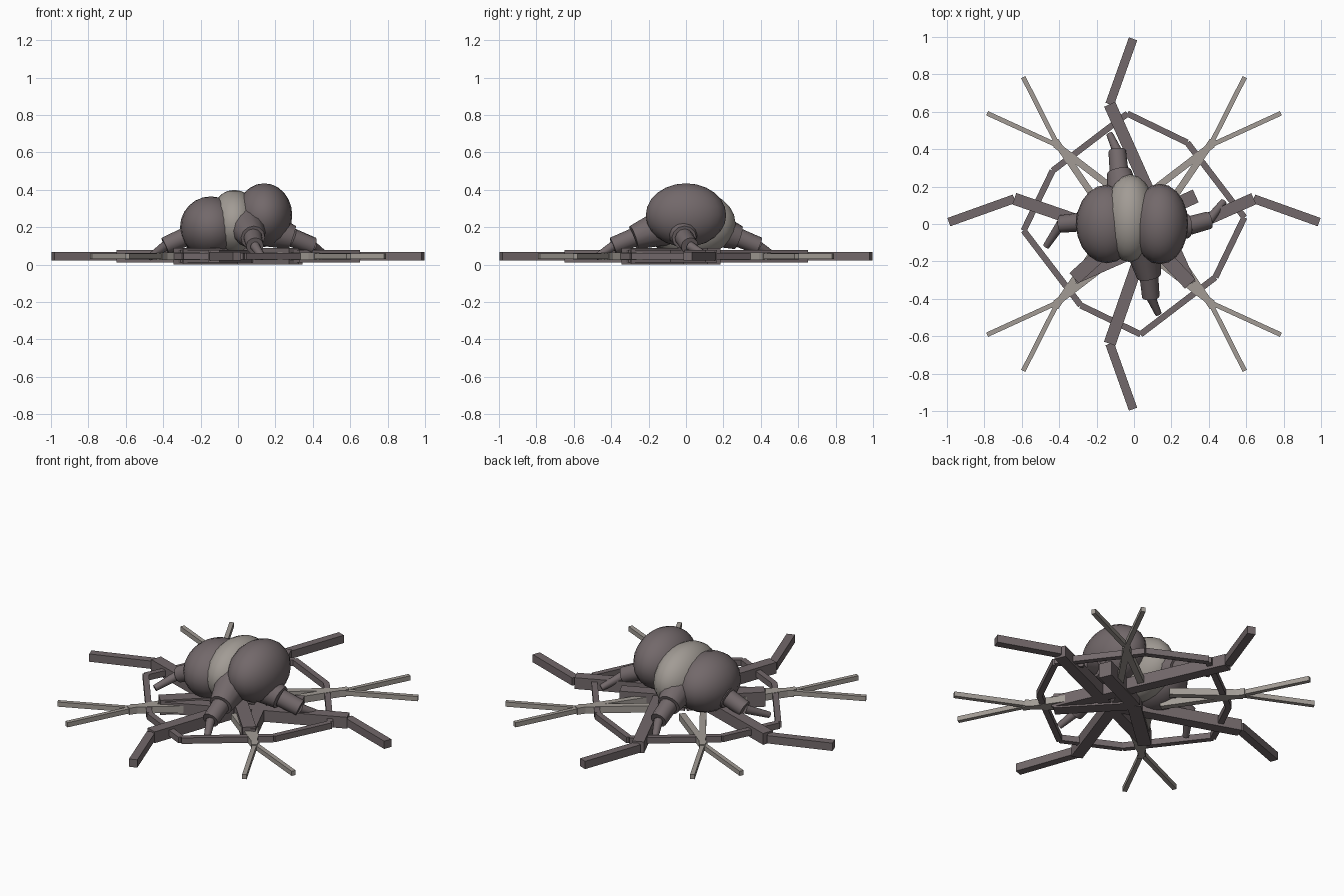
import bpy, math
from mathutils import Vector

if "Cube" in bpy.data.objects:
    bpy.data.objects.remove(bpy.data.objects["Cube"])


def material(name, rgb):
    m = bpy.data.materials.new(name)
    m.diffuse_color = (*rgb, 1)
    m.use_nodes = True
    m.node_tree.nodes["Principled BSDF"].inputs["Base Color"].default_value = m.diffuse_color
    return m


DARK = material("dark_shell", (0.17, 0.14, 0.145))
LIGHT = material("pale_shell", (0.36, 0.33, 0.30))


def beam(name, a, b, width, height, mat, z=0.045):
    """Flat-lying square bar between two ground points."""
    a, b = Vector(a), Vector(b)
    d, mid = b - a, (a + b) / 2
    bpy.ops.mesh.primitive_cube_add(size=1, location=(mid.x, mid.y, z),
                                    rotation=(0, 0, math.atan2(d.y, d.x)))
    o = bpy.context.object
    o.name = name
    o.scale = (d.length, width, height)
    o.data.materials.append(mat)


def ball(name, loc, radii, mat):
    bpy.ops.mesh.primitive_uv_sphere_add(segments=20, ring_count=12, radius=1, location=loc)
    o = bpy.context.object
    o.name = name
    o.scale = radii
    o.data.materials.append(mat)
    bpy.ops.object.shade_smooth_by_angle(angle=math.radians(40))


def tube(name, a, b, r1, r2, mat):
    a, b = Vector(a), Vector(b)
    d = b - a
    bpy.ops.mesh.primitive_cone_add(vertices=12, radius1=r1, radius2=r2, depth=d.length,
                                    location=(a + b) / 2,
                                    rotation=d.to_track_quat('Z', 'Y').to_euler())
    o = bpy.context.object
    o.name = name
    o.data.materials.append(mat)
    bpy.ops.object.shade_smooth_by_angle(angle=math.radians(40))


# Body: two dark lobes with a pale band between
ball("left_lobe", (-0.145, 0, 0.2), (0.165, 0.21, 0.165), DARK)
ball("middle_band", (-0.02, 0.03, 0.22), (0.14, 0.235, 0.18), LIGHT)
ball("right_lobe", (0.14, 0, 0.265), (0.15, 0.215, 0.17), DARK)

# Four big arms: tip, elbow, inner end
arms = {"right": ((0.99, 0.01), (0.64, 0.135), (-0.32, -0.29)),
        "back": ((-0.005, 0.99), (-0.13, 0.64), (0.30, -0.32)),
        "left": ((-0.99, 0.01), (-0.64, 0.135), (0.10, -0.12)),
        "front": ((-0.005, -0.99), (-0.13, -0.64), (0.10, 0.02))}
for side, (tip, elbow, root) in arms.items():
    beam(side + "_arm_outer", tip, elbow, 0.047, 0.047, DARK)
    beam(side + "_arm_inner", elbow, root, 0.065, 0.068, DARK)

# Thick hub bars under the body
for i, end in enumerate([(0.33, 0.15), (-0.32, -0.29), (0.30, -0.32)]):
    beam(f"hub_bar_{i}", (0, 0), end, 0.075, 0.088, DARK)

# Thin dark ring of eight bent bars
ring = []
for i in range(4):
    c, s = round(math.cos(i * math.pi / 2)), round(math.sin(i * math.pi / 2))
    for x, y in ((0.59, 0.035), (0.285, 0.435)):
        ring.append((c * x - s * y, s * x + c * y))
for i, p in enumerate(ring):
    beam(f"ring_bar_{i}", p, ring[(i + 1) % 8], 0.033, 0.036, DARK)

# Pale thin legs, a crossing pair in every corner
for sx in (-1, 1):
    for sy in (-1, 1):
        tag = ("right" if sx > 0 else "left") + ("_back" if sy > 0 else "_front")
        for k, (tip, knee, root) in enumerate((((0.785, 0.592), (0.42, 0.405 + 0.02), (0.10, 0.18)),
                                               ((0.592, 0.785), (0.42, 0.445), (0.15, 0.05)))):
            t, n, r = [(sx * p[0], sy * p[1]) for p in (tip, knee, root)]
            beam(f"{tag}_pale_leg_{k}_outer", t, n, 0.025, 0.028, LIGHT)
            beam(f"{tag}_pale_leg_{k}_inner", n, r, 0.036, 0.040, LIGHT)

# Four stubby round legs with a cone, a cylinder and a thin foot
stubs = {"front": ((0.05, -0.12, 0.2), (0.08, -0.28, 0.145), (0.09, -0.39, 0.10), (0.13, -0.48, 0.04)),
         "back": ((-0.05, 0.12, 0.2), (-0.08, 0.28, 0.145), (-0.09, 0.39, 0.10), (-0.13, 0.48, 0.04)),
         "right": ((0.12, -0.02, 0.2), (0.29, -0.01, 0.145), (0.40, 0.02, 0.10), (0.48, 0.12, 0.04)),
         "left": ((-0.12, 0.02, 0.2), (-0.29, 0.01, 0.145), (-0.39, 0.0, 0.10), (-0.47, -0.12, 0.04))}
for side, (a, b, c, d) in stubs.items():
    tube(side + "_stub_upper", a, b, 0.10, 0.065, DARK)
    tube(side + "_stub_lower", b, c, 0.05, 0.047, DARK)
    tube(side + "_stub_foot", c, d, 0.026, 0.018, DARK)
